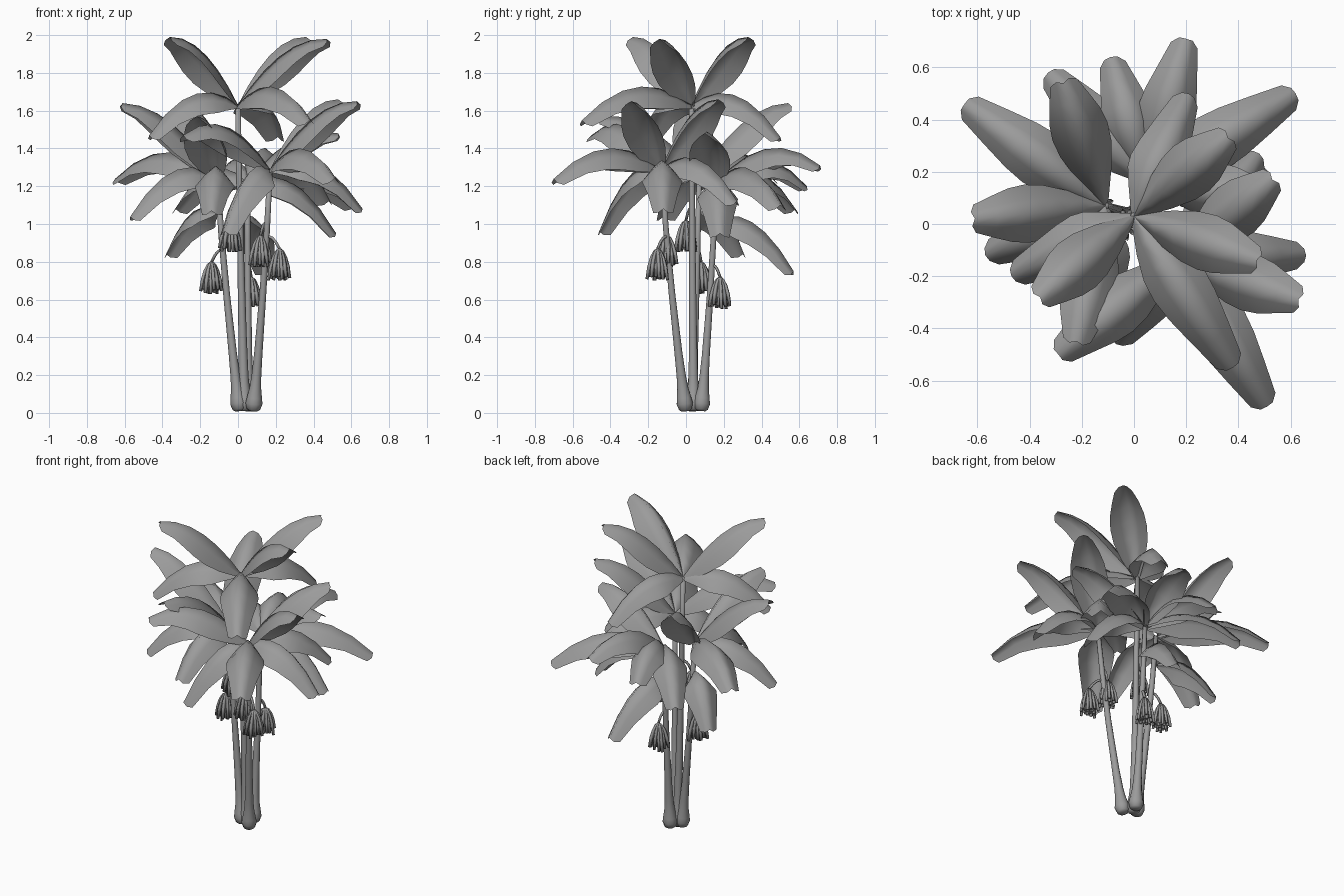
import bpy, math, random
from mathutils import Vector

random.seed(4)
if "Cube" in bpy.data.objects:
    bpy.data.objects.remove(bpy.data.objects["Cube"], do_unlink=True)

grey = bpy.data.materials.new("plain_grey")
grey.use_nodes = True
grey.diffuse_color = (0.33, 0.33, 0.33, 1)
bsdf = grey.node_tree.nodes["Principled BSDF"]
bsdf.inputs["Base Color"].default_value = grey.diffuse_color
bsdf.inputs["Roughness"].default_value = 0.8


def add_mesh(name, verts, faces):
    mesh = bpy.data.meshes.new(name)
    mesh.from_pydata(verts, [], faces)
    mesh.materials.append(grey)
    mesh.shade_smooth()
    obj = bpy.data.objects.new(name, mesh)
    bpy.context.collection.objects.link(obj)


def bezier(a, b, c, t):
    return a * (1 - t) ** 2 + b * (2 * t * (1 - t)) + c * t ** 2


def grid_faces(rows, cols, start=0, closed=False):
    """Quads joining neighbouring rows of points."""
    faces = []
    for r in range(rows - 1):
        for c in range(cols if closed else cols - 1):
            d = (c + 1) % cols
            p, q = start + r * cols, start + (r + 1) * cols
            faces.append((p + c, p + d, q + d, q + c))
    return faces


def tube(verts, faces, centres, radii, sides):
    """Append a capped tube of rings that follow the path."""
    start = len(verts)
    for i, (centre, radius) in enumerate(zip(centres, radii)):
        ahead = centres[min(i + 1, len(centres) - 1)]
        behind = centres[max(i - 1, 0)]
        turn = Vector((0, 0, 1)).rotation_difference(ahead - behind)
        for k in range(sides):
            a = math.tau * k / sides
            verts.append(centre + turn @ Vector((math.cos(a), math.sin(a), 0)) * radius)
    faces += grid_faces(len(centres), sides, start, True)
    last = start + (len(centres) - 1) * sides
    faces.append(tuple(start + k for k in reversed(range(sides))))
    faces.append(tuple(last + k for k in range(sides)))


def build_trunk(name, base, crown):
    # Swollen foot, then a slim stem that bows gently
    stops = [(0.01, 0.022), (0.02, 0.036), (0.05, 0.045), (0.08, 0.04), (0.13, 0.031),
             (0.19, 0.026), (0.3, 0.022), (0.6, 0.018), (0.9, 0.016), (1.2, 0.014)]
    scale = crown.z / 1.2
    bend = Vector(((base.x + 2 * crown.x) / 3, (base.y + 2 * crown.y) / 3, crown.z / 2))
    centres, radii = [], []
    for z, r in stops:
        height = z if z < 0.2 else z * scale
        p = bezier(base, bend, crown, height / crown.z)
        centres.append(Vector((p.x, p.y, height)))
        radii.append(r)
    verts, faces = [], []
    tube(verts, faces, centres, radii, 10)
    add_mesh(name, verts, faces)


def build_leaf(name, crown, tip):
    # Strongly arched blade, folded along the midrib, with a blunt end
    root, bulge = crown, 0.27
    if tip.z > crown.z + 0.25:
        bulge = 0.19
    elif tip.z < 0.9:
        # Old hanging leaves spring from lower on the stem
        root, bulge = crown - Vector((0, 0, 0.19)), 0.22
    flat = Vector((tip.x - root.x, tip.y - root.y, 0))
    side = Vector((-flat.y, flat.x, 0)).normalized()
    bend = (root + tip) / 2 + Vector((0, 0, bulge))
    size = 0.8 + 0.35 * (tip - root).length
    profile = [(0, 0.02), (0.14, 0.07), (0.3, 0.101), (0.46, 0.109),
               (0.63, 0.101), (0.82, 0.079), (1, 0.053)]
    verts = []
    for t, half in profile:
        p = bezier(root, bend, tip, t)
        tangent = ((bend - root) * (1 - t) + (tip - bend) * t).normalized()
        normal = tangent.cross(side)
        depth = half * size * (1.2 - 0.4 * t)
        for u in (-1, -0.5, 0, 0.5, 1):
            v = p + side * (u * half * size) - normal * (abs(u) ** 1.3 * depth)
            if t == 1 and abs(u) == 0.5:
                v += tangent * 0.012
            verts.append(v)
    add_mesh(name, verts, grid_faces(len(profile), 5))


def build_fruit(name, top, length, stem):
    # Stalk from the stem and a flared tassel of hanging strands
    verts, faces = [], []
    arch = (stem + top) / 2 + Vector((0, 0, 0.05))
    stalk = [bezier(stem, arch, top, i / 4) for i in range(5)]
    tube(verts, faces, stalk, [0.008] * 5, 5)
    count = 26
    for i in range(count):
        a = math.tau * i * 0.382
        reach = 0.012 + 0.052 * (i / count)
        out = Vector((math.cos(a), math.sin(a), 0))
        end = top + out * reach - Vector((0, 0, length * random.uniform(0.85, 1)))
        mid = top + out * reach * 0.65 - Vector((0, 0, length * 0.1))
        path = [bezier(top, mid, end, s / 4) for s in range(5)]
        tube(verts, faces, path, [0.005, 0.008, 0.01, 0.011, 0.009], 4)
    add_mesh(name, verts, faces)


# Each palm: foot, crown, leaf tips, fruit tassels (x, y, top height)
palms = {
    "tall": ((0.035, 0.04, 0), (0.0, 0.03, 1.63),
             [(-0.36, -0.28, 1.99), (0.47, -0.14, 1.98), (0.36, 0.33, 1.99),
              (0.38, -0.55, 1.55), (-0.47, -0.2, 1.47), (0.21, 0.5, 1.46)],
             [(-0.04, 0.0, 1.02)]),
    "front": ((0.08, 0.0, 0), (0.17, -0.13, 1.29),
              [(0.63, -0.29, 1.65), (0.53, 0.17, 1.66), (-0.29, -0.5, 1.47),
               (-0.07, -0.46, 0.96), (0.51, -0.7, 1.24), (0.66, -0.12, 1.08),
               (0.48, 0.27, 1.12)],
              [(0.12, -0.1, 0.94), (0.22, -0.15, 0.87)]),
    "side": ((0.01, 0.03, 0), (-0.11, 0.07, 1.25),
             [(-0.61, 0.02, 1.64), (-0.65, 0.46, 1.24), (-0.57, -0.12, 1.04),
              (-0.14, -0.41, 1.07), (-0.38, 0.3, 0.84), (-0.27, 0.54, 1.64),
              (-0.22, -0.45, 1.57)],
             [(-0.14, 0.08, 0.8)]),
    "rear": ((0.055, 0.08, 0), (0.05, 0.16, 1.22),
             [(0.62, 0.5, 1.1), (0.53, 0.1, 1.48), (0.2, 0.71, 1.31), (0.15, 0.57, 0.75),
              (0.52, 0.18, 0.95), (-0.09, 0.64, 1.2), (-0.33, 0.58, 1.08)],
             [(0.07, 0.18, 0.72)]),
}

for label, (foot, crown, tips, fruits) in palms.items():
    foot, crown = Vector(foot), Vector(crown)
    build_trunk(label + "_trunk", foot, crown)
    for i, tip in enumerate(tips):
        build_leaf(f"{label}_leaf_{i + 1}", crown, Vector(tip))
    for i, spot in enumerate(fruits):
        top = Vector(spot)
        stem = foot.lerp(crown, (top.z + 0.06) / crown.z)
        build_fruit(f"{label}_fruit_{i + 1}", top, 0.17, stem)
